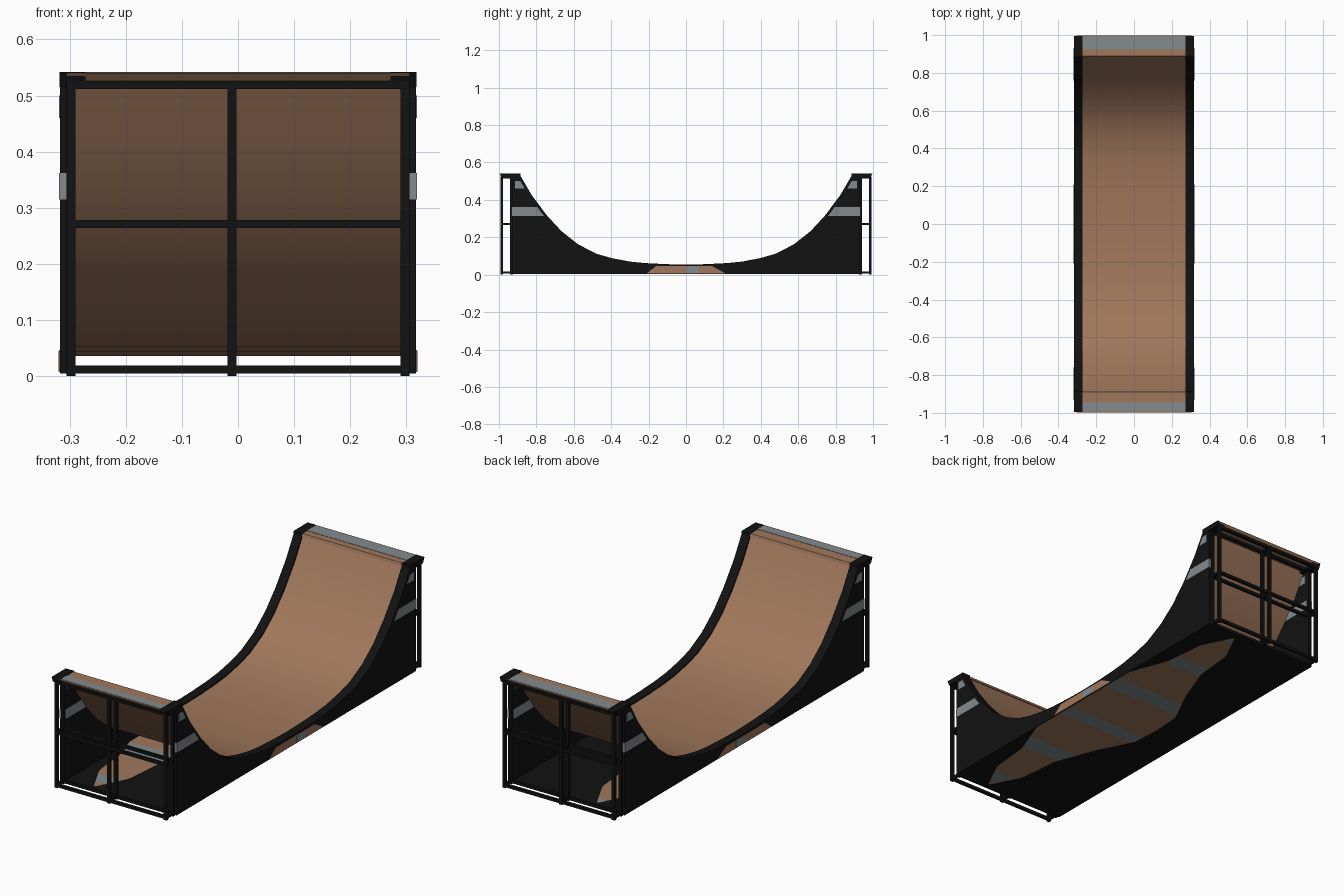
import bpy, bmesh, math

if "Cube" in bpy.data.objects:
    bpy.data.objects.remove(bpy.data.objects["Cube"])


def material(name, rgb):
    m = bpy.data.materials.new(name)
    m.diffuse_color = (*rgb, 1)
    m.use_nodes = True
    m.node_tree.nodes["Principled BSDF"].inputs["Base Color"].default_value = m.diffuse_color
    return m


WOOD = material("warm wood", (0.35, 0.185, 0.105))
BLACK = material("black metal", (0.006, 0.006, 0.006))
GREY = material("steel grey", (0.23, 0.26, 0.27))


def finish(name, bm, mats, smooth=False):
    bmesh.ops.recalc_face_normals(bm, faces=bm.faces[:])
    me = bpy.data.meshes.new(name)
    bm.to_mesh(me)
    bm.free()
    for m in mats:
        me.materials.append(m)
    ob = bpy.data.objects.new(name, me)
    bpy.context.collection.objects.link(ob)
    if smooth:
        bpy.context.view_layer.objects.active = ob
        ob.select_set(True)
        bpy.ops.object.shade_smooth_by_angle(angle=math.radians(30))
        ob.select_set(False)
    return ob


def prism(name, profile, x0, x1, mat, smooth=False):
    """Extrude a (y, z) outline along x."""
    bm = bmesh.new()
    a = [bm.verts.new((x0, y, z)) for y, z in profile]
    b = [bm.verts.new((x1, y, z)) for y, z in profile]
    bm.faces.new(a)
    bm.faces.new(b[::-1])
    n = len(a)
    for i in range(n):
        j = (i + 1) % n
        bm.faces.new((a[i], b[i], b[j], a[j]))
    return finish(name, bm, [mat], smooth)


def box(name, x, y, z, mat):
    return prism(name, [(y[0], z[0]), (y[1], z[0]), (y[1], z[1]), (y[0], z[1])], x[0], x[1], mat)


# Riding curve, one half mirrored to the other
half = [(0.1, 0.050), (0.22, 0.056), (0.3, 0.064), (0.4, 0.083), (0.48, 0.106), (0.58, 0.157),
        (0.67, 0.228), (0.75, 0.315), (0.83, 0.422), (0.893, 0.530)]
curve = [(-y, z) for y, z in reversed(half)] + [(0, 0.048)] + half


def offset(d):
    """Shift the curve along its normal."""
    out = []
    for i, (y, z) in enumerate(curve):
        p, q = curve[max(i - 1, 0)], curve[min(i + 1, len(curve) - 1)]
        ty, tz = q[0] - p[0], q[1] - p[1]
        l = math.hypot(ty, tz)
        out.append((y - tz / l * d, z + ty / l * d))
    return out


def curve_y(z):
    for (y0, z0), (y1, z1) in zip(half, half[1:]):
        if z0 <= z <= z1:
            return y0 + (y1 - y0) * (z - z0) / (z1 - z0)
    return half[-1][0]


# Curved wooden sheet
prism("ramp_surface", offset(0) + offset(-0.012)[::-1], -0.3, 0.3, WOOD, True)

for s, side in ((-1, "left"), (1, "right")):
    # Side panel and the rim on top of it
    prism(side + "_side_panel", [(-0.93, 0.006)] + [(-0.93, 0.53)] + curve + [(0.93, 0.53), (0.93, 0.006)],
          s * 0.293, s * 0.317, BLACK)
    prism(side + "_rim", offset(0.006) + offset(-0.006)[::-1], s * 0.272, s * 0.317, BLACK, True)
    # Painted patches on the side panel
    for e in (-1, 1):
        for z0, z1, end in ((0.315, 0.362, 0.932), (0.46, 0.50, 0.915)):
            prism(side + "_panel_band",
                  [(e * end, z0), (e * (curve_y(z0) + 0.01), z0),
                   (e * (curve_y(z1) + 0.01), z1), (e * end, z1)], s * 0.291, s * 0.319, GREY)
    prism(side + "_wood_patch", [(-0.21, 0.007), (0.21, 0.007), (0.14, 0.046), (-0.16, 0.046)],
          s * 0.316, s * 0.319, WOOD)
    box(side + "_grey_patch", (s * 0.316, s * 0.32), (0, 0.07), (0.008, 0.045), GREY)

# Base sheet under the ramp
box("floor", (-0.317, 0.317), (-0.93, 0.93), (0.005, 0.011), BLACK)

# Painted diamond with cross stripes on both floor faces
WIDTHS = [(0, 0.28), (0.15, 0.27), (0.33, 0.18), (0.54, 0.10), (0.75, 0.08), (0.91, 0.0)]


def width(y):
    y = abs(y)
    for (a, wa), (b, wb) in zip(WIDTHS, WIDTHS[1:]):
        if a <= y <= b:
            return wa + (wb - wa) * (y - a) / (b - a)
    return 0


def diamond(name, cx, z):
    bm = bmesh.new()
    n = 91
    rows = []
    for i in range(n + 1):
        y = -0.9 + 1.8 * i / n
        w = width(y)
        rows.append([bm.verts.new((max(-0.315, min(0.315, cx + k * w)), y, z)) for k in (-1, 1)])
    for i in range(n):
        f = bm.faces.new((rows[i][0], rows[i][1], rows[i + 1][1], rows[i + 1][0]))
        y = f.calc_center_median().y
        f.material_index = int(((y + 0.13 + 0.045) % 0.345) < 0.09)
    finish(name, bm, [WOOD, GREY])


diamond("floor_mark_below", 0.14, 0.003)
diamond("floor_mark_above", -0.15, 0.013)

for e, end in ((-1, "front"), (1, "back")):
    # Standing platform with grey strip and black end caps
    prism(end + "_deck", [(e * 0.885, 0.526), (e * 0.985, 0.526), (e * 0.998, 0.540), (e * 0.89, 0.540)],
          -0.305, 0.305, WOOD)
    strip = (-0.99, -0.945) if e < 0 else (0.925, 0.992)
    box(end + "_deck_strip", (-0.275, 0.275), strip, (0.538, 0.5415), GREY)
    for s in (-1, 1):
        prism(end + "_deck_cap", [(e * 0.885, 0.515), (e * 0.985, 0.515), (e * 0.996, 0.542), (e * 0.885, 0.542)],
              s * 0.272, s * 0.318, BLACK)
    # Two upright frames joined by short ties
    for y in (0.985, 0.933):
        yr = (e * (y - 0.007), e * (y + 0.007))
        for x in (-0.298, -0.011, 0.298):
            box(end + "_post", (x - 0.008, x + 0.008), yr, (0, 0.526), BLACK)
        for z in (0.012, 0.271, 0.519):
            box(end + "_rail", (-0.305, 0.305), yr, (z - 0.007, z + 0.007), BLACK)
    for x in (-0.298, -0.011, 0.298):
        for z in (0.012, 0.271, 0.519):
            box(end + "_tie", (x - 0.007, x + 0.007), (e * 0.93, e * 0.985), (z - 0.006, z + 0.006), BLACK)
